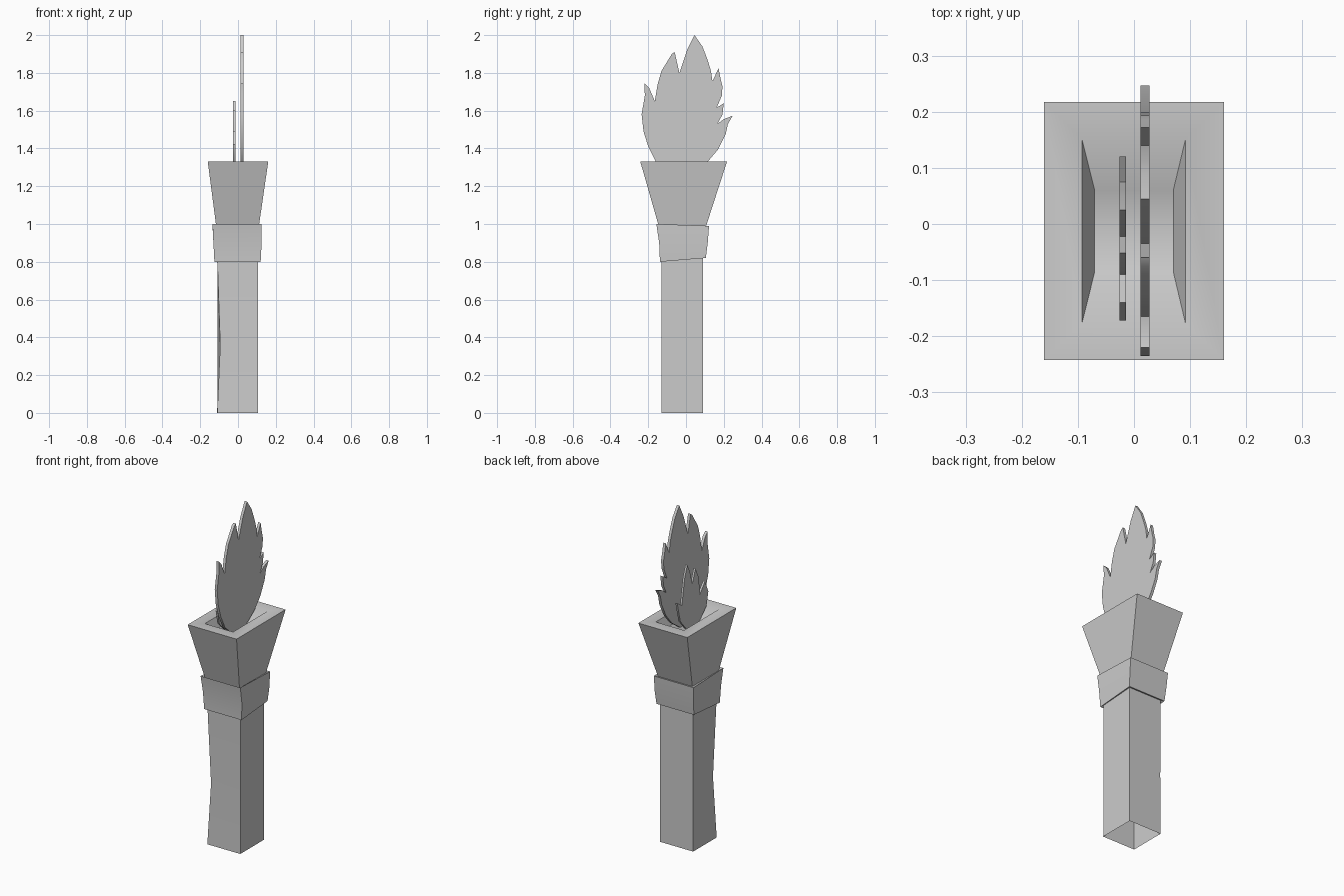
import bpy, bmesh

if "Cube" in bpy.data.objects:
    bpy.data.objects.remove(bpy.data.objects["Cube"])


def finish(bm, name, angle=0.6):
    bmesh.ops.recalc_face_normals(bm, faces=bm.faces)
    me = bpy.data.meshes.new(name)
    bm.to_mesh(me)
    bm.free()
    ob = bpy.data.objects.new(name, me)
    bpy.context.collection.objects.link(ob)
    bpy.ops.object.select_all(action='DESELECT')
    ob.select_set(True)
    bpy.context.view_layer.objects.active = ob
    bpy.ops.object.shade_smooth_by_angle(angle=angle)
    return ob


def rect(x0, x1, y0, y1, z0, z1=None):
    """Four-cornered ring; z0 at the front edge, z1 at the back edge."""
    z1 = z0 if z1 is None else z1
    return [(x0, y0, z0), (x1, y0, z0), (x1, y1, z1), (x0, y1, z1)]


def loft(name, rings, cap_last=False):
    bm = bmesh.new()
    vs = [[bm.verts.new(p) for p in r] for r in rings]
    for a, b in zip(vs, vs[1:]):
        for i in range(4):
            j = (i + 1) % 4
            bm.faces.new((a[i], a[j], b[j], b[i]))
    if cap_last:
        bm.faces.new(vs[-1])
    return finish(bm, name)


def plate(name, outline, x0, x1):
    bm = bmesh.new()
    face = bm.faces.new([bm.verts.new((x0, y, z)) for y, z in outline])
    ext = bmesh.ops.extrude_face_region(bm, geom=[face])
    bmesh.ops.translate(bm, vec=(x1 - x0, 0, 0),
                        verts=[g for g in ext['geom'] if isinstance(g, bmesh.types.BMVert)])
    return finish(bm, name)


# Handle: open-bottomed square post with one worn corner
worn = rect(-.108, .106, -.129, .09, .36)
worn[0] = (-.094, -.118, .36)
loft("handle", [rect(-.11, .106, -.13, .09, 0), worn,
                rect(-.11, .106, -.13, .09, .83)])

# Slightly tilted collar with ledges
loft("collar", [rect(-.11, .106, -.13, .09, .81, .825),
                rect(-.125, .12, -.138, .105, .80, .82),
                rect(-.13, .125, -.142, .115, .90),
                rect(-.135, .125, -.157, .122, 1.0, .99),
                rect(-.115, .11, -.143, .105, .985)])

# Flared cup with flat rim and shallow basin
loft("cup", [rect(-.115, .11, -.143, .105, .985),
             rect(-.16, .16, -.242, .217, 1.33),
             rect(-.093, .092, -.178, .152, 1.33),
             rect(-.07, .07, -.085, .06, 1.275)], cap_last=True)

# Large flame cut-out
large = [(.045, 2.0), (.005, 1.92), (-.035, 1.80), (-.06, 1.91), (-.075, 1.90),
         (-.13, 1.81), (-.15, 1.74), (-.165, 1.65), (-.195, 1.72), (-.22, 1.745),
         (-.218, 1.68), (-.235, 1.58), (-.225, 1.49), (-.2, 1.41), (-.16, 1.33),
         (-.09, 1.27), (.03, 1.27), (.115, 1.33), (.17, 1.395), (.21, 1.475),
         (.222, 1.53), (.247, 1.573), (.2, 1.555), (.167, 1.53), (.193, 1.58),
         (.2, 1.64), (.162, 1.615), (.19, 1.68), (.193, 1.73), (.185, 1.76),
         (.172, 1.825), (.14, 1.755), (.132, 1.81), (.114, 1.87), (.087, 1.94)]
plate("large_flame", large, .012, .028)

# Small flame cut-out
small = [(.025, 1.65), (0, 1.60), (-.022, 1.52), (-.052, 1.60), (-.085, 1.53),
         (-.09, 1.43), (-.14, 1.49), (-.172, 1.42), (-.155, 1.34), (-.085, 1.27),
         (.03, 1.27), (.09, 1.34), (.12, 1.46), (.075, 1.43), (.062, 1.51), (.05, 1.58)]
plate("small_flame", small, -.026, -.014)
